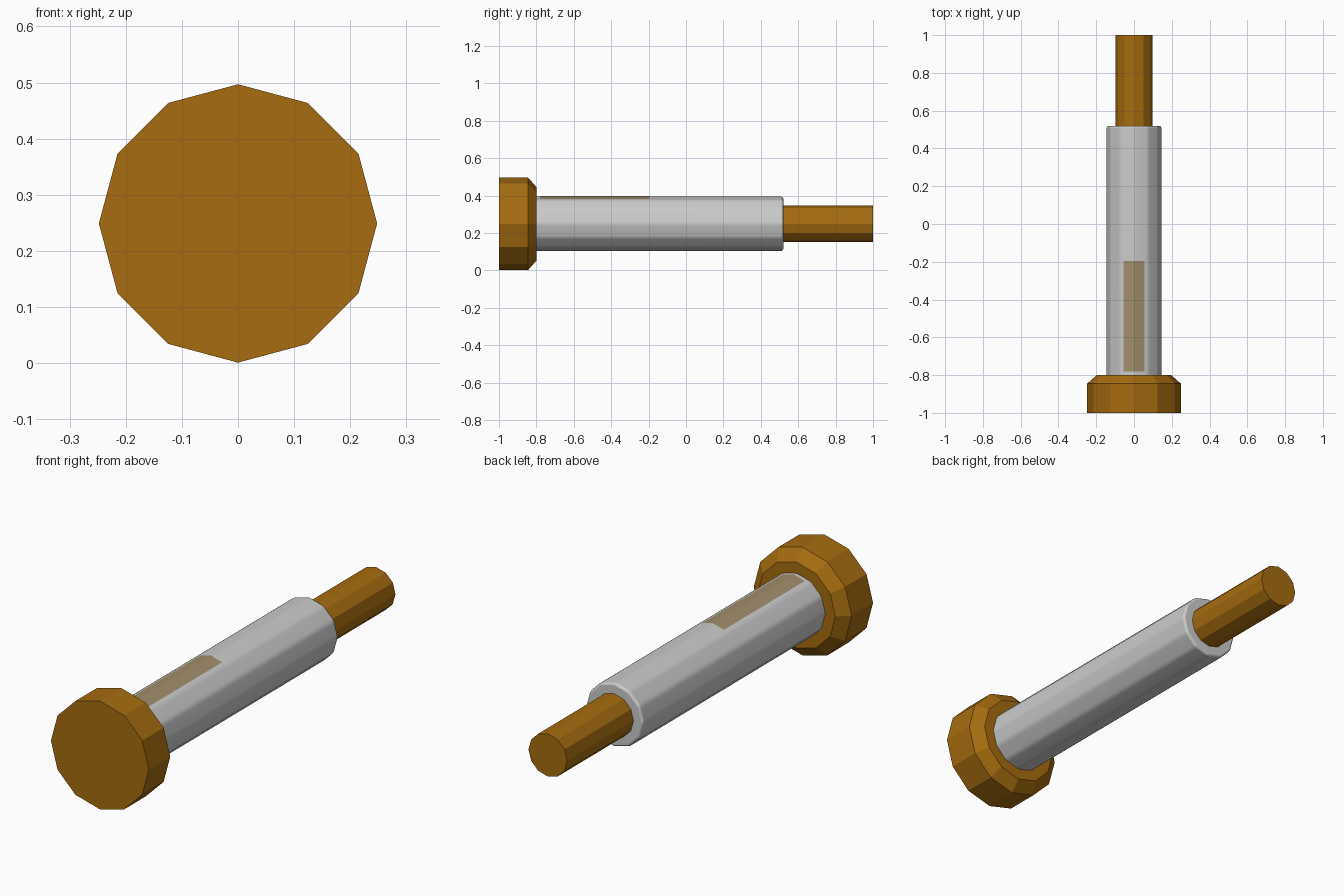
import bpy, bmesh, math

if "Cube" in bpy.data.objects:
    bpy.data.objects.remove(bpy.data.objects["Cube"])

SIDES, CZ = 12, 0.249


def material(name, rgb):
    m = bpy.data.materials.new(name)
    m.diffuse_color = (*rgb, 1)
    m.use_nodes = True
    m.node_tree.nodes["Principled BSDF"].inputs["Base Color"].default_value = m.diffuse_color
    return m


def add_object(name, bm, mat=None):
    bmesh.ops.recalc_face_normals(bm, faces=bm.faces)
    me = bpy.data.meshes.new(name)
    bm.to_mesh(me)
    bm.free()
    ob = bpy.data.objects.new(name, me)
    bpy.context.collection.objects.link(ob)
    if mat:
        me.materials.append(mat)
    return ob


def turned(name, profile, mat=None):
    """Capped 12-sided solid along y from (y, radius) pairs."""
    bm = bmesh.new()
    rings = []
    for y, r in profile:
        angles = [math.tau * i / SIDES for i in range(SIDES)]
        rings.append([bm.verts.new((r * math.cos(a), y, CZ + r * math.sin(a))) for a in angles])
    for a, b in zip(rings, rings[1:]):
        for i in range(SIDES):
            j = (i + 1) % SIDES
            bm.faces.new((a[i], a[j], b[j], b[i]))
    bm.faces.new(rings[0])
    bm.faces.new(rings[-1])
    return add_object(name, bm, mat)


brass = material("brass", (0.38, 0.15, 0.005))
tan = material("tan", (0.36, 0.27, 0.15))

# Chamfered head and thin rod, flat faceted
turned("head", [(-1, 0.248), (-0.845, 0.248), (-0.8, 0.197)], brass)
turned("rod", [(0.5, 0.098), (1, 0.098)], brass)

# Grey sleeve with softly rounded edges
R = 0.147
sleeve = turned("sleeve", [(-0.81, R), (0.52, R)])
bevel = sleeve.modifiers.new("soft_edges", 'BEVEL')
bevel.width, bevel.segments = 0.012, 2
bevel.limit_method = 'ANGLE'
bevel.angle_limit = math.radians(20)
bpy.context.view_layer.objects.active = sleeve
sleeve.select_set(True)
bpy.ops.object.shade_smooth_by_angle(angle=math.radians(40))
sleeve.modifiers.new("even_shading", 'WEIGHTED_NORMAL')

# Thin inlay strip folded over the top ridge of the sleeve
top, half = CZ + R - 0.0005, 0.056
edge = top - half * math.tan(math.radians(15)) + 0.0015
bm = bmesh.new()
rows = [[bm.verts.new((x, y, z)) for x, z in ((-half, edge), (0, top + 0.0015), (half, edge))]
        for y in (-0.78, -0.195)]
for i in range(2):
    bm.faces.new((rows[0][i], rows[0][i + 1], rows[1][i + 1], rows[1][i]))
add_object("inlay_strip", bm, tan)
